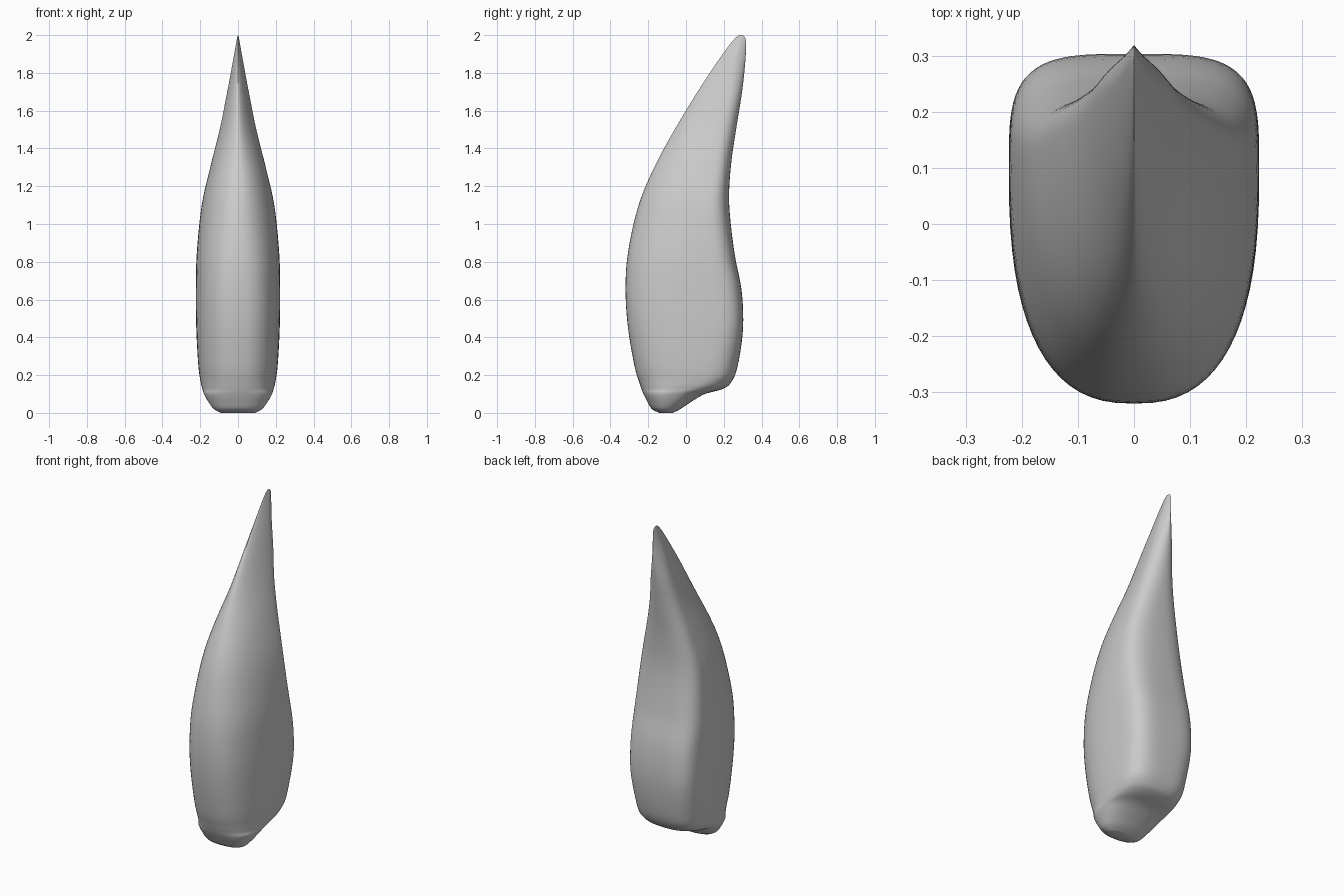
import bpy
import bmesh
from math import cos, sin, pi, radians

if "Cube" in bpy.data.objects:
    bpy.data.objects.remove(bpy.data.objects["Cube"])

SIDES = 72
STEPS = 5

# Outline stations: height, front edge y, back edge y, half width
OUTLINE = [
    (0, -.14, -.07, .09), (.02, -.18, -.03, .127), (.06, -.205, .03, .158),
    (.1, -.225, .1, .18), (.125, -.235, .19, .188), (.16, -.247, .238, .197),
    (.25, -.273, .274, .21), (.45, -.307, .302, .221), (.65, -.32, .294, .223),
    (.85, -.307, .256, .218), (1.1, -.251, .229, .192), (1.3, -.168, .237, .147),
    (1.5, -.06, .265, .097), (1.7, .061, .297, .057), (1.85, .16, .313, .029),
    (1.94, .224, .318, .013), (1.985, .262, .314, .005), (2, .283, .298, .001),
]

# Section character: height, widest point (front to back), front and back roundness
SECTION = [
    (0, .5, 2.2, 2.2), (.1, .52, 2.4, 2.4), (.2, .62, 2.5, 3.2), (.5, .67, 2.6, 3.8),
    (1.2, .77, 2.1, 2.7), (1.6, .75, 1.6, 2.1), (2, .6, 1.3, 1.4),
]


def catmull_rom(a, b, c, d, t):
    """Smooth blend from b to c."""
    return (2 * b + (c - a) * t + (2 * a - 5 * b + 4 * c - d) * t * t
            + (3 * b - a - 3 * c + d) * t ** 3) / 2


def refine(rows):
    """Add smooth in-between stations to the outline."""
    last = len(rows) - 1
    result = []
    for i in range(last):
        near = [rows[min(max(i + k, 0), last)] for k in (-1, 0, 1, 2)]
        for step in range(STEPS):
            result.append([catmull_rom(*vals, step / STEPS) for vals in zip(*near)])
    result.append(rows[last])
    return result


def section_at(z):
    """Eased lookup of the section character at a height."""
    for low, high in zip(SECTION, SECTION[1:]):
        if z <= high[0]:
            t = max(0, (z - low[0]) / (high[0] - low[0]))
            t = t * t * (3 - 2 * t)
            return [a + (b - a) * t for a, b in zip(low[1:], high[1:])]
    return SECTION[-1][1:]


def signed_power(value, power):
    return (1 if value >= 0 else -1) * abs(value) ** power


def ring_points(z, front, back, width):
    """Rounded section with separate front and back curvature."""
    widest, front_round, back_round = section_at(z)
    middle = front + (back - front) * widest
    for i in range(SIDES):
        angle = 2 * pi * i / SIDES
        at_back = sin(angle) >= 0
        power = 2 / (back_round if at_back else front_round)
        depth = back - middle if at_back else middle - front
        yield (width * signed_power(cos(angle), power),
               middle + depth * signed_power(sin(angle), power), z)


# Curved, pointed body lofted through the stations
bm = bmesh.new()
rings = [[bm.verts.new(p) for p in ring_points(*row)] for row in refine(OUTLINE)]
for lower, upper in zip(rings, rings[1:]):
    for i in range(SIDES):
        j = (i + 1) % SIDES
        bm.faces.new((lower[i], lower[j], upper[j], upper[i]))
bm.faces.new(rings[0][::-1])
bm.faces.new(rings[-1])
bmesh.ops.recalc_face_normals(bm, faces=bm.faces)

mesh = bpy.data.meshes.new("curved_body")
bm.to_mesh(mesh)
bm.free()
body = bpy.data.objects.new("curved_body", mesh)
bpy.context.collection.objects.link(body)

# Plain grey finish
grey = bpy.data.materials.new("plain_grey")
grey.use_nodes = True
colour = (.6, .6, .6, 1)
grey.diffuse_color = colour
grey.node_tree.nodes["Principled BSDF"].inputs["Base Color"].default_value = colour
mesh.materials.append(grey)

# Smooth surface
bpy.ops.object.select_all(action='DESELECT')
body.select_set(True)
bpy.context.view_layer.objects.active = body
bpy.ops.object.shade_smooth_by_angle(angle=radians(50))
